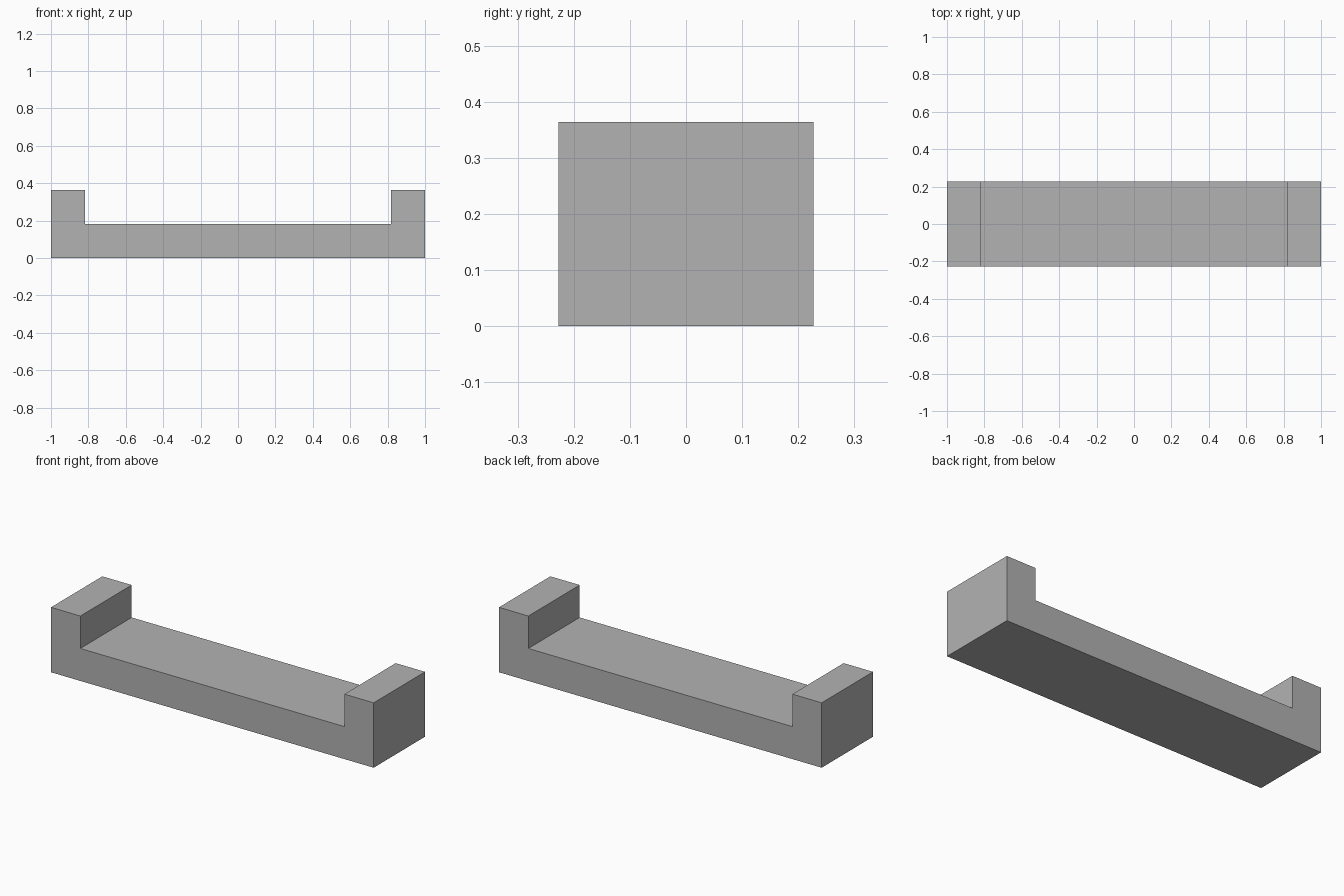
import bpy
import bmesh

cube = bpy.data.objects.get("Cube")
if cube:
    bpy.data.objects.remove(cube, do_unlink=True)

# Proportions: the end walls and the base share one thickness
HALF_LENGTH = 1.0
HALF_DEPTH = 0.2273
THICK = 2 / 11
HEIGHT = 2 * THICK

# Plain grey material
grey = bpy.data.materials.new("plain grey")
grey.use_nodes = True
colour = (0.448, 0.448, 0.448, 1)
grey.diffuse_color = colour
shader = next(n for n in grey.node_tree.nodes if n.type == "BSDF_PRINCIPLED")
shader.inputs["Base Color"].default_value = colour

# U-shaped front profile: right half, mirrored for the left
inner = HALF_LENGTH - THICK
half = [(HALF_LENGTH, 0), (HALF_LENGTH, HEIGHT), (inner, HEIGHT), (inner, THICK)]
profile = half + [(-x, z) for x, z in reversed(half)]

# Extrude the profile from front to back
bm = bmesh.new()
front = bm.faces.new([bm.verts.new((x, -HALF_DEPTH, z)) for x, z in profile])
result = bmesh.ops.extrude_face_region(bm, geom=[front], use_keep_orig=True)
back_verts = [g for g in result["geom"] if isinstance(g, bmesh.types.BMVert)]
bmesh.ops.translate(bm, verts=back_verts, vec=(0, 2 * HALF_DEPTH, 0))
bmesh.ops.recalc_face_normals(bm, faces=bm.faces)

mesh = bpy.data.meshes.new("u_channel_block")
bm.to_mesh(mesh)
bm.free()
mesh.materials.append(grey)
block = bpy.data.objects.new("u_channel_block", mesh)
bpy.context.collection.objects.link(block)
